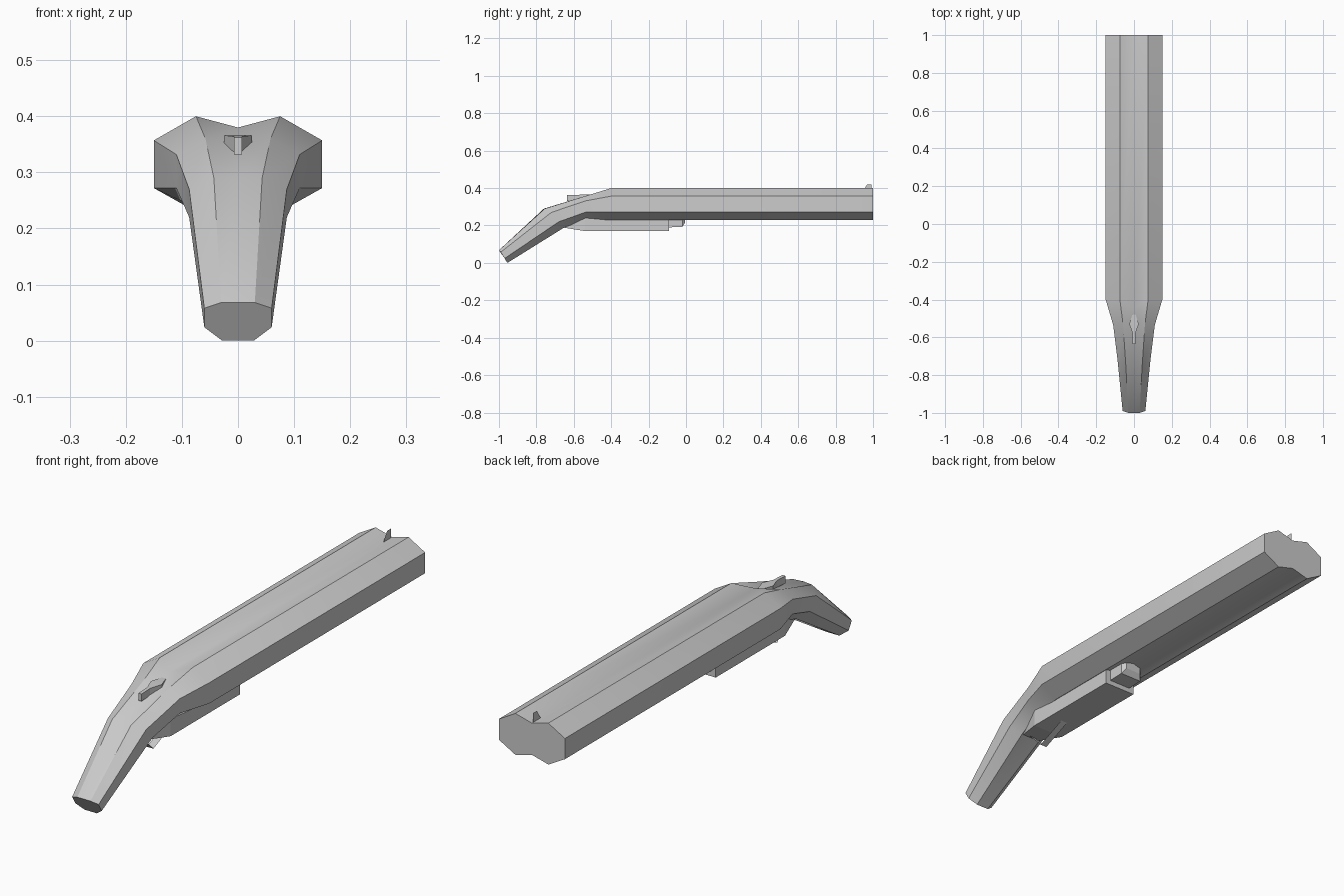
import bpy, bmesh, math

cube = bpy.data.objects.get("Cube")
if cube:
    bpy.data.objects.remove(cube, do_unlink=True)

# One flat grey for everything
grey = bpy.data.materials.new("plain grey")
GREY = (0.6, 0.6, 0.6, 1.0)
grey.diffuse_color = GREY
grey.use_nodes = True
grey.node_tree.nodes["Principled BSDF"].inputs["Base Color"].default_value = GREY


def finish(name, bm, smooth=False):
    """Turn a bmesh into a named, coloured object."""
    if len(bm.faces) > 3:
        bmesh.ops.recalc_face_normals(bm, faces=bm.faces)
    mesh = bpy.data.meshes.new(name)
    bm.to_mesh(mesh)
    bm.free()
    mesh.materials.append(grey)
    obj = bpy.data.objects.new(name, mesh)
    bpy.context.collection.objects.link(obj)
    if smooth:
        bpy.ops.object.select_all(action='DESELECT')
        obj.select_set(True)
        bpy.context.view_layer.objects.active = obj
        bpy.ops.object.shade_smooth_by_angle(angle=math.radians(30))
    return obj


def loft(name, sections, smooth=False):
    """Skin closed rings of points and cap both ends."""
    bm = bmesh.new()
    rings = [[bm.verts.new(p) for p in ring] for ring in sections]
    n = len(rings[0])
    for a, b in zip(rings, rings[1:]):
        for i in range(n):
            j = (i + 1) % n
            bm.faces.new((a[i], a[j], b[j], b[i]))
    bm.faces.new(rings[0])
    bm.faces.new(rings[-1])
    return finish(name, bm, smooth)


def mirrored(half):
    """Close a half ring that starts and ends on the centre line."""
    return half + [(-x, y, z) for x, y, z in reversed(half[1:-1])]


# Body: half rings run from top centre to bottom centre
grip_end = [(0, -1, .068), (.03, -1, .068), (.06, -.99, .058),
            (.06, -.97, .024), (.028, -.955, 0), (0, -.955, 0)]
wrist = [(0, -.76, .29), (.043, -.755, .29), (.087, -.72, .27),
         (.087, -.68, .22), (.045, -.65, .19), (0, -.65, .19)]
receiver = [(0, -.49, .36), (.058, -.53, .36), (.11, -.535, .332),
            (.11, -.535, .272), (.06, -.535, .23), (0, -.535, .235)]
barrel_profile = [(0, .38), (.075, .40), (.15, .357),
                  (.15, .272), (.075, .23), (0, .25)]
breech = [(x, -.4, z) for x, z in barrel_profile]
breech[0] = (0, -.45, .38)
muzzle = [(x, 1, z) for x, z in barrel_profile]
loft("body", [mirrored(s) for s in (grip_end, wrist, receiver, breech, muzzle)], True)


def box_section(y, half_width, low, high):
    w = half_width
    return [(-w, y, low), (w, y, low), (w, y, high), (-w, y, high)]


# Block under the barrels, tapering into the grip
loft("fore_end", [box_section(-.65, .04, .188, .20),
                  box_section(-.54, .072, .17, .25),
                  box_section(-.09, .072, .17, .25)])

# Short catch in front of the block
loft("fore_end_catch", [box_section(-.10, .05, .19, .25),
                        box_section(-.02, .05, .192, .25),
                        box_section(-.005, .035, .215, .25)])

# Opening lever on top
loft("top_lever", [box_section(-.635, .007, .332, .362),
                   box_section(-.58, .007, .335, .364),
                   box_section(-.53, .025, .352, .366),
                   box_section(-.48, .009, .355, .367)])

# Trigger guard: a thin bent ribbon
bm = bmesh.new()
path = [(-.44, .17), (-.57, .115), (-.64, .187)]
rows = [[bm.verts.new((x, y, z)) for x in (-.015, .015)] for y, z in path]
for a, b in zip(rows, rows[1:]):
    bm.faces.new((a[0], a[1], b[1], b[0]))
finish("trigger_guard", bm)

# Front sight: a thin upright blade
bm = bmesh.new()
blade = [(.94, .375), (.968, .418), (.993, .418), (.993, .375)]
bm.faces.new([bm.verts.new((0, y, z)) for y, z in blade])
finish("front_sight", bm)
